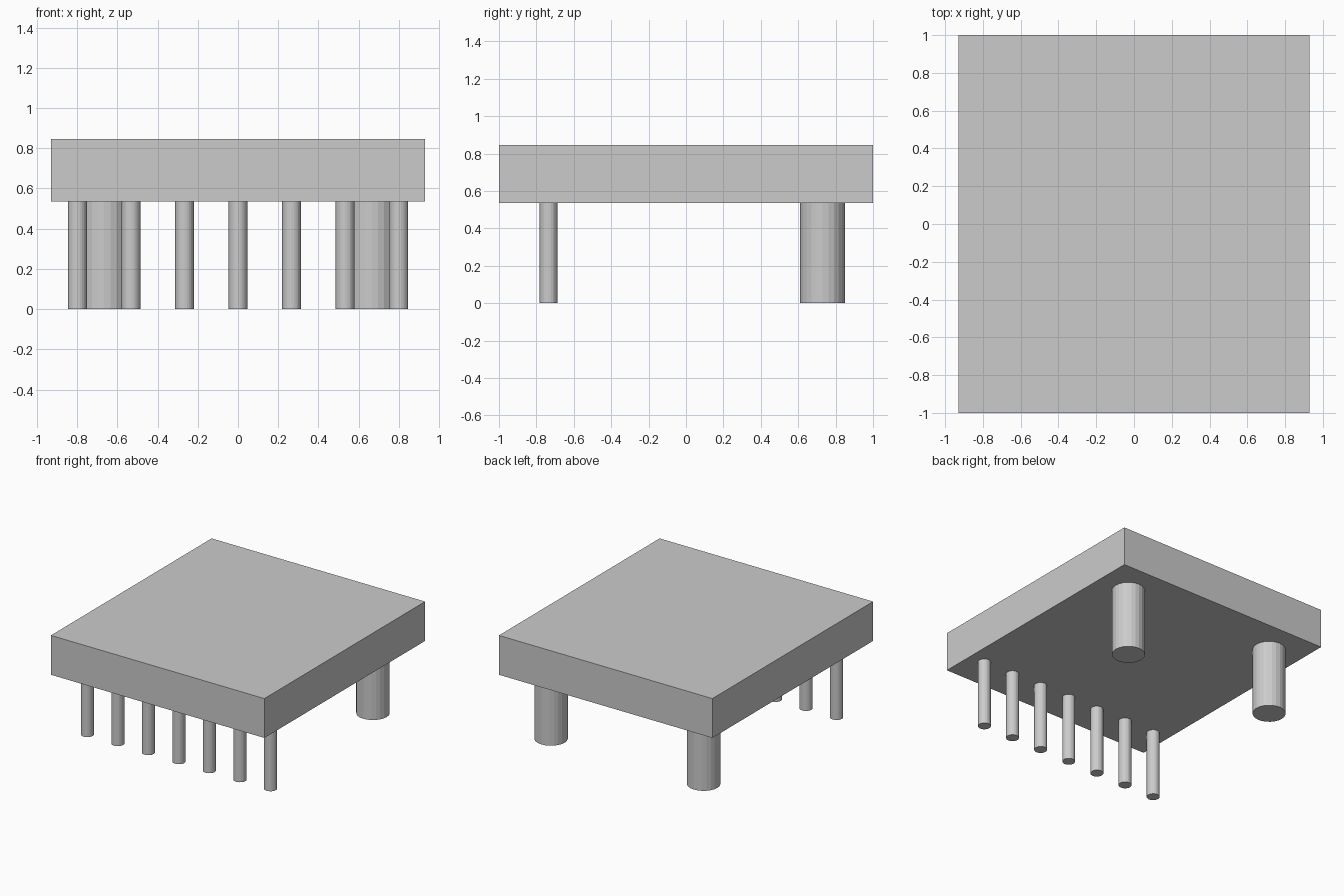
import bpy

cube = bpy.data.objects.get("Cube")
if cube:
    bpy.data.objects.remove(cube, do_unlink=True)

SLAB_BOTTOM, SLAB_TOP = 0.535, 0.845

grey = bpy.data.materials.new("light_grey")
grey.use_nodes = True
colour = (0.6, 0.6, 0.6, 1)
grey.diffuse_color = colour
grey.node_tree.nodes["Principled BSDF"].inputs["Base Color"].default_value = colour


def finish(name):
    obj = bpy.context.object
    obj.name = name
    obj.data.materials.append(grey)
    return obj


def column(name, x, y, radius):
    bpy.ops.mesh.primitive_cylinder_add(
        vertices=24, radius=radius, depth=SLAB_BOTTOM,
        location=(x, y, SLAB_BOTTOM / 2))
    return finish(name)


# Flat roof slab
bpy.ops.mesh.primitive_cube_add(size=1, location=(0, 0, (SLAB_BOTTOM + SLAB_TOP) / 2))
slab = finish("roof_slab")
slab.scale = (1.86, 2, SLAB_TOP - SLAB_BOTTOM)
bpy.ops.object.transform_apply(location=False, rotation=False, scale=True)

# Row of slim columns along the front
for i in range(7):
    column(f"front_column_{i + 1}", (i - 3) * 0.266, -0.735, 0.047)

# Two thick columns at the back
for side, sign in (("right", -1), ("left", 1)):
    column(f"back_column_{side}", sign * 0.665, 0.73, 0.12)
